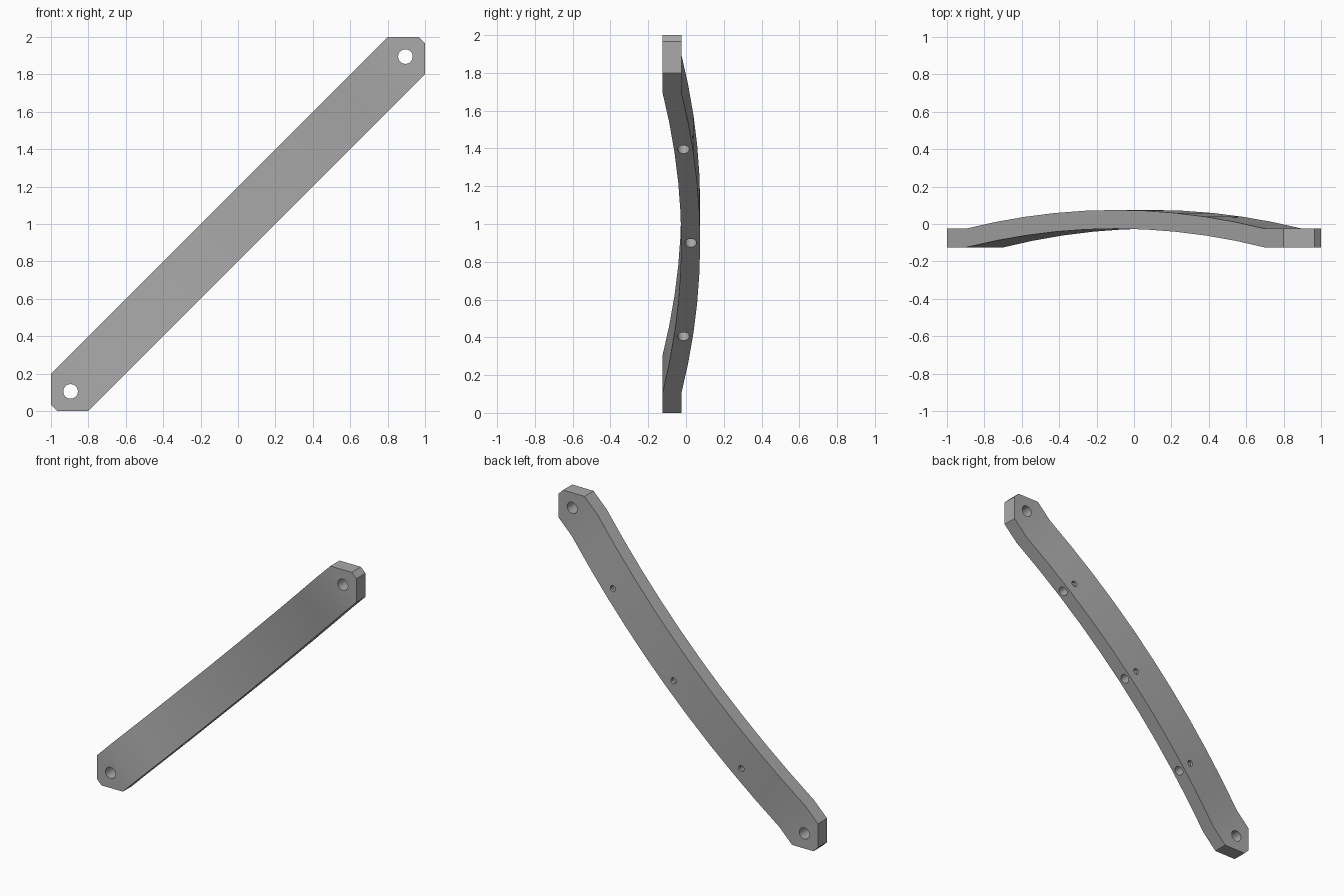
import bpy, bmesh, math
from mathutils import Matrix, Vector

if "Cube" in bpy.data.objects:
    bpy.data.objects.remove(bpy.data.objects["Cube"])

R2 = math.sqrt(2)
HALF_W, THICK = 0.2 / R2, 0.1     # bar half width and thickness
ARC, TIP = 1.13, 1.39             # ends of the bowed stretch and of the bar
RISE, SEGS = 0.1, 10

# Bar frame: s along the diagonal, t across it, y through the thickness
FRAME = Matrix(((1 / R2, 0, -1 / R2, 0), (0, 1, 0, 0),
                (1 / R2, 0, 1 / R2, 1), (0, 0, 0, 1)))


def place(s, y, t):
    return FRAME @ Vector((s, y, t))


def front_y(s):
    """Front surface: flat ends, bowed backwards in the middle."""
    return -0.125 + RISE * max(0.0, 1 - (s / ARC) ** 2)


grey = bpy.data.materials.new("grey metal")
grey.diffuse_color = (0.4, 0.4, 0.4, 1)
grey.use_nodes = True
grey.node_tree.nodes["Principled BSDF"].inputs["Base Color"].default_value = grey.diffuse_color

# Bowed bar with chamfered pointed ends, lofted through cross-sections
stations = [(-TIP, 0.025), (-1.273, HALF_W)]
stations += [(-ARC + 2 * ARC * i / SEGS, HALF_W) for i in range(SEGS + 1)]
stations += [(1.273, HALF_W), (TIP, 0.025)]
bm = bmesh.new()
rings = []
for s, w in stations:
    y = front_y(s)
    rings.append([bm.verts.new(place(s, a, b)) for a, b in
                  ((y, -w), (y + THICK, -w), (y + THICK, w), (y, w))])
for a, b in zip(rings, rings[1:]):
    for k in range(4):
        bm.faces.new((a[k], a[(k + 1) % 4], b[(k + 1) % 4], b[k]))
bm.faces.new(rings[0])
bm.faces.new(rings[-1])
bmesh.ops.recalc_face_normals(bm, faces=bm.faces)
mesh = bpy.data.meshes.new("curved_bar")
bm.to_mesh(mesh)
bm.free()
mesh.materials.append(grey)
bar = bpy.data.objects.new("curved_bar", mesh)
bpy.context.collection.objects.link(bar)


def drill(name, start, end, radius):
    """Cut a round hole between two points of the bar frame."""
    a, b = place(*start), place(*end)
    bpy.ops.mesh.primitive_cylinder_add(vertices=32, radius=radius,
                                        depth=(b - a).length, location=(a + b) / 2)
    cutter = bpy.context.object
    cutter.name = name
    cutter.rotation_euler = (b - a).to_track_quat('Z', 'Y').to_euler()
    cutter.data.materials.append(grey)
    cutter.hide_render = True
    cutter.hide_set(True)
    mod = bar.modifiers.new(name, 'BOOLEAN')
    mod.object, mod.operation, mod.solver = cutter, 'DIFFERENCE', 'EXACT'
    return cutter


cutters = []
# Mounting holes through both ends
for s in (-1.266, 1.266):
    cutters.append(drill("end_hole_cutter", (s, -0.3, 0), (s, 0.2, 0), 0.039))
# Holes in the lower edge, each met by a smaller hole from the back
for s in (-0.7, 0, 0.7):
    mid = front_y(s) + THICK / 2
    cutters.append(drill("edge_hole_cutter", (s, mid, -0.3), (s, mid, -0.03), 0.031))
    cutters.append(drill("back_hole_cutter", (s, mid, -0.062), (s, 0.3, -0.062), 0.021))

# Apply the cuts and smooth the bow
bpy.ops.object.select_all(action='DESELECT')
bar.select_set(True)
bpy.context.view_layer.objects.active = bar
for mod in list(bar.modifiers):
    bpy.ops.object.modifier_apply(modifier=mod.name)
for cutter in cutters:
    bpy.data.objects.remove(cutter)
bpy.ops.object.shade_smooth_by_angle(angle=math.radians(25))
